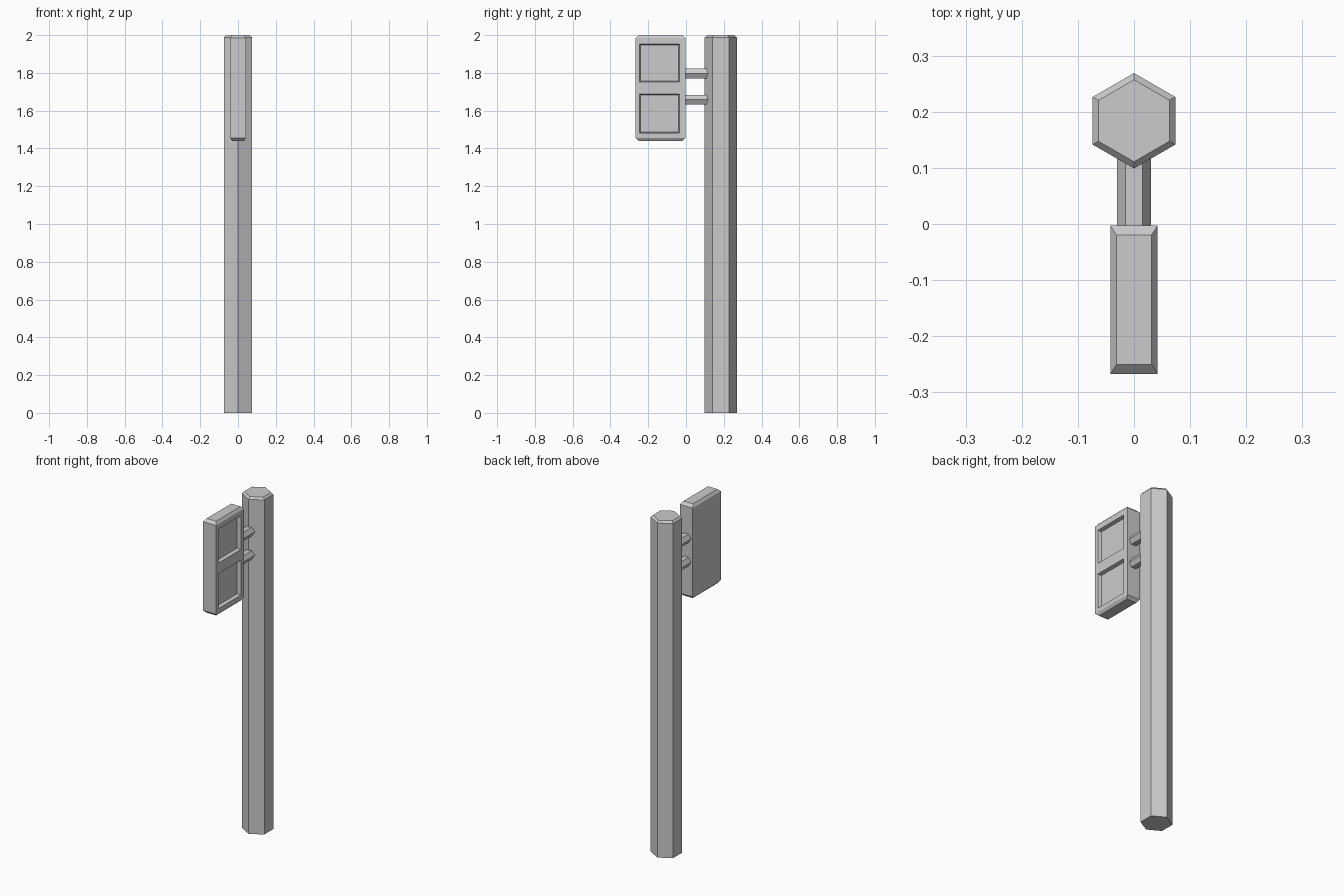
import bpy, bmesh, math
from mathutils import Vector

if "Cube" in bpy.data.objects:
    bpy.data.objects.remove(bpy.data.objects["Cube"])


def finish(name, bm):
    bmesh.ops.recalc_face_normals(bm, faces=bm.faces)
    mesh = bpy.data.meshes.new(name)
    bm.to_mesh(mesh)
    bm.free()
    obj = bpy.data.objects.new(name, mesh)
    bpy.context.collection.objects.link(obj)
    return obj


def loft(bm, rings):
    """Skin a list of equal-length rings and cap both ends."""
    loops = [[bm.verts.new(p) for p in ring] for ring in rings]
    n = len(loops[0])
    for a, b in zip(loops, loops[1:]):
        for i in range(n):
            j = (i + 1) % n
            bm.faces.new((a[i], a[j], b[j], b[i]))
    bm.faces.new(loops[0][::-1])
    bm.faces.new(loops[-1])


def hexagon(r, start):
    return [(r * math.cos(start + i * math.pi / 3), r * math.sin(start + i * math.pi / 3))
            for i in range(6)]


def rect(hx, hy, cy, z):
    return [(-hx, cy - hy, z), (hx, cy - hy, z), (hx, cy + hy, z), (-hx, cy + hy, z)]


# Hexagonal pole with a chamfered top
bm = bmesh.new()
loft(bm, [[(x, 0.184 + y, z) for x, y in hexagon(r, math.pi / 2)]
          for r, z in ((0.085, 0), (0.085, 1.988), (0.073, 2.0))])
finish("pole", bm)

# Two hexagonal arms joining the pole and the lamp box
for name, z in (("upper_arm", 1.797), ("lower_arm", 1.658)):
    bm = bmesh.new()
    loft(bm, [[(x, y, z + h) for x, h in hexagon(0.03, 0)] for y in (-0.01, 0.12)])
    finish(name, bm)

# Signal box: chamfered top and bottom
cy = -0.135
bm = bmesh.new()
loft(bm, [rect(0.031, 0.115, cy, 1.44), rect(0.042, 0.132, cy, 1.456),
          rect(0.042, 0.132, cy, 1.984), rect(0.031, 0.115, cy, 2.0)])

# Slice the +x face on the window borders, then sink both windows
cuts = [((0, y, 0), (0, 1, 0)) for y in (-0.245, -0.034)]
cuts += [((0, 0, z), (0, 0, 1)) for z in (1.481, 1.688, 1.752, 1.953)]
for co, no in cuts:
    side = [f for f in bm.faces if f.calc_center_median().x > 0.0415]
    geom = side + list({e for f in side for e in f.edges}) + list({v for f in side for v in f.verts})
    bmesh.ops.bisect_plane(bm, geom=geom, plane_co=co, plane_no=no, dist=1e-5)
for z in (1.585, 1.852):
    target = Vector((0.042, -0.14, z))
    pane = min(bm.faces, key=lambda f: (f.calc_center_median() - target).length)
    bmesh.ops.inset_region(bm, faces=[pane], thickness=0.007, depth=-0.02)
finish("signal_box", bm)
